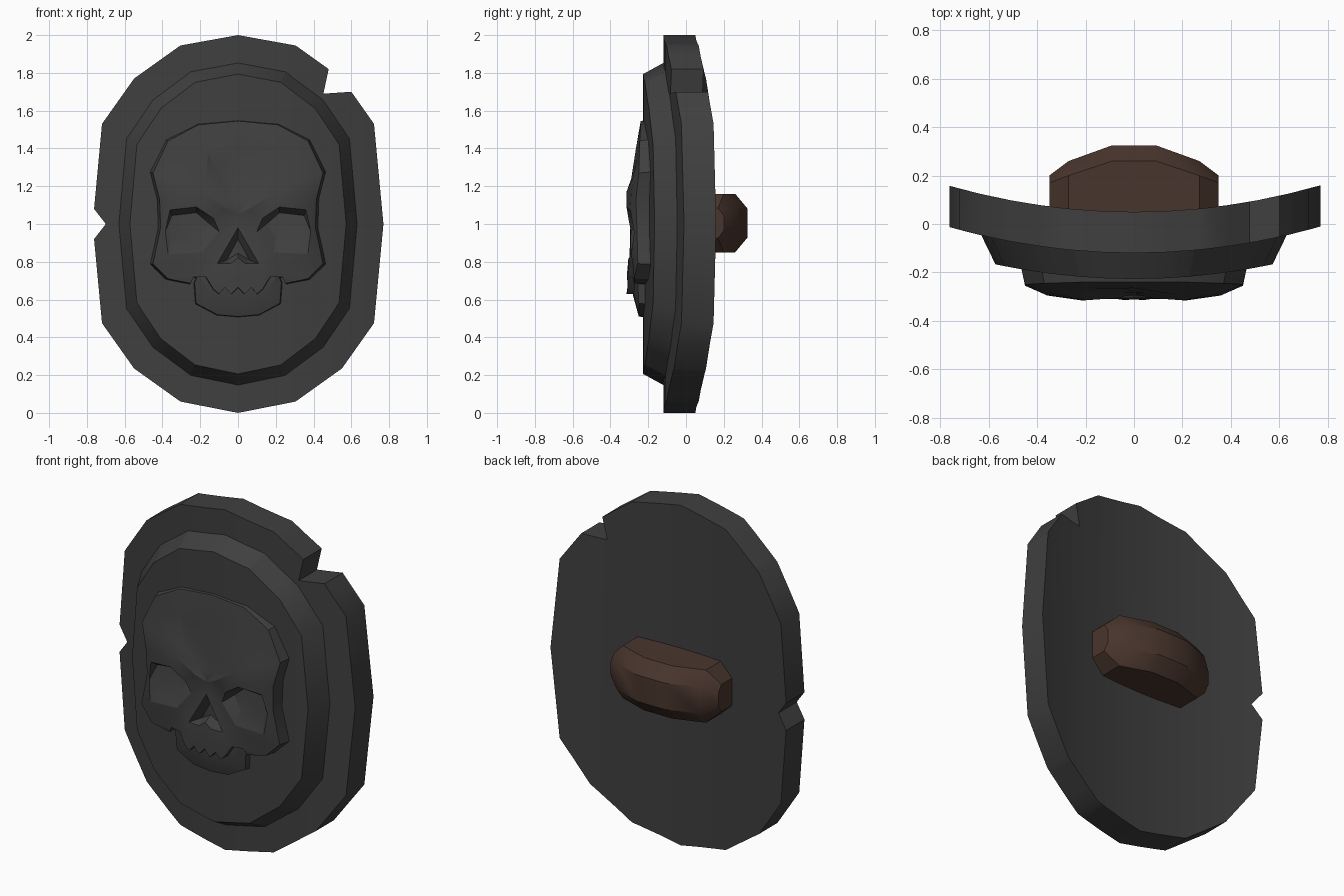
import bpy, bmesh, math
from mathutils import Vector
from mathutils.geometry import delaunay_2d_cdt

if "Cube" in bpy.data.objects:
    bpy.data.objects.remove(bpy.data.objects["Cube"])

CURVE = 0.185   # the shield bows backwards as y = CURVE * x^2


def material(name, rgb):
    m = bpy.data.materials.new(name)
    m.diffuse_color = (*rgb, 1)
    m.use_nodes = True
    m.node_tree.nodes["Principled BSDF"].inputs["Base Color"].default_value = m.diffuse_color
    return m


iron = material("dark_iron", (0.05, 0.05, 0.05))
leather = material("brown_leather", (0.066, 0.036, 0.026))


def finish(name, bm, mat, angle):
    bmesh.ops.recalc_face_normals(bm, faces=bm.faces[:])
    me = bpy.data.meshes.new(name)
    bm.to_mesh(me)
    bm.free()
    me.materials.append(mat)
    ob = bpy.data.objects.new(name, me)
    bpy.context.collection.objects.link(ob)
    bpy.ops.object.select_all(action='DESELECT')
    ob.select_set(True)
    bpy.context.view_layer.objects.active = ob
    bpy.ops.object.shade_smooth_by_angle(angle=math.radians(angle))
    return ob


def mirrored(half):
    """Close a right-hand outline that starts and ends on x = 0."""
    return half + [(-p[0], *p[1:]) for p in reversed(half[1:-1])]


def slab(name, outline, y_back, y_front, front_scale=(1, 1)):
    """Flat outline, cut into strips, given thickness, then bowed."""
    bm = bmesh.new()
    bm.faces.new([bm.verts.new((x, y_back, z)) for x, z in outline])
    for i in range(-5, 6):
        bmesh.ops.bisect_plane(bm, geom=bm.verts[:] + bm.edges[:] + bm.faces[:],
                               plane_co=(i * 0.128, 0, 0), plane_no=(1, 0, 0), dist=1e-4)
    back = bm.faces[:]
    ext = bmesh.ops.extrude_face_region(bm, geom=back, use_keep_orig=True)
    for v in [g for g in ext["geom"] if isinstance(g, bmesh.types.BMVert)]:
        v.co = (v.co.x * front_scale[0], y_front, 1 + (v.co.z - 1) * front_scale[1])
    for v in bm.verts:
        v.co.y += CURVE * v.co.x ** 2
    return finish(name, bm, iron, 30)


def relief(name, half, lines, extra=(), y_back=-0.15):
    """Carved plaque: outline and crease lines of (x, z, y), triangulated."""
    rim = mirrored(half)
    n = len(rim)
    pts = list(rim)
    edges = [(i, (i + 1) % n) for i in range(n)]
    both = lines + [[(-x, z, y) for x, z, y in l] for l in lines] + list(extra)
    for line in both:
        start = len(pts)
        pts += line
        edges += [(i, i + 1) for i in range(start, len(pts) - 1)]
    co, _, faces, origs, _, _ = delaunay_2d_cdt(
        [Vector((x, z)) for x, z, y in pts], edges, [], 1, 1e-4)
    bm = bmesh.new()
    where = {}
    for i, (c, o) in enumerate(zip(co, origs)):
        bm.verts.new((c.x, pts[o[0]][2] if o else -0.28, c.y))
        for k in o:
            where[k] = i
    bm.verts.ensure_lookup_table()
    for f in faces:
        bm.faces.new([bm.verts[i] for i in f])
    # Sides flare slightly towards the shield
    front = [bm.verts[where[i]] for i in range(n)]
    base = [bm.verts.new((x * 1.05, y_back, 0.95 + (z - 0.95) * 1.025)) for x, z, y in rim]
    for i in range(n):
        j = (i + 1) % n
        bm.faces.new((front[i], front[j], base[j], base[i]))
    bm.faces.new(base)
    return finish(name, bm, iron, 22)


# Shield body with two battle notches in its rim
right = [(0, 2), (0.305, 1.945), (0.55, 1.77), (0.72, 1.53), (0.77, 1.0),
         (0.72, 0.475), (0.55, 0.235), (0.305, 0.06), (0, 0)]
oval = mirrored(right)
body = []
for p in oval:
    if p == (0.55, 1.77):
        body += [(0.48, 1.82), (0.452, 1.69), (0.60, 1.70)]
    elif p == (-0.77, 1.0):
        body += [(-0.762, 0.92), (-0.70, 1.0), (-0.762, 1.08)]
    else:
        body.append(p)
slab("shield_body", body, 0.05, -0.12)

# Raised bevelled centre plate
plate = [(x * 0.826, 1 + (z - 1) * 0.858) for x, z in oval]
slab("raised_plate", plate, -0.11, -0.227, (0.9, 0.925))

# Skull emblem
skull_half = [(0, 1.545, -.24), (.21, 1.525, -.24), (.37, 1.44, -.245), (.45, 1.27, -.25),
              (.415, 1.13, -.265), (.41, .98, -.26), (.45, .79, -.255), (.37, .71, -.275),
              (.25, .685, -.275), (.235, .72, -.285), (.17, .72, -.30), (.13, .655, -.31),
              (.10, .63, -.31), (.07, .665, -.31), (.035, .63, -.315), (0, .665, -.31)]
brows = [[(0, 1.40, -.265), (.20, 1.40, -.265), (.34, 1.34, -.26)],
         [(.05, 1.12, -.285), (.17, 1.24, -.29), (.37, 1.25, -.28)],
         [(.06, 1.08, -.305), (.20, 1.17, -.315), (.37, 1.16, -.29)],
         [(0, 1.05, -.285), (.13, 1.03, -.305), (.22, 1.09, -.315), (.36, 1.075, -.295)]]
sockets = [[(.13, 1.03, -.305), (.10, .96, -.292), (.19, .85, -.295), (.37, .84, -.29),
            (.385, .96, -.275), (.36, 1.075, -.295)],
           [(.15, 1.0, -.25), (.22, 1.06, -.245), (.35, 1.045, -.25)],
           [(.20, .93, -.26), (.35, .93, -.265)],
           [(.37, .77, -.28), (.25, .78, -.28)]]
nose = [[(0, .98, -.295), (.11, .79, -.30), (.04, .79, -.305), (0, .82, -.305)],
        [(0, .92, -.255), (.06, .81, -.25), (0, .845, -.255)],
        [(.13, .74, -.308), (0, .74, -.312)]]
crack = [[(-.155, 1.37, -.268), (-.125, 1.29, -.258), (-.17, 1.24, -.29)]]
relief("skull_emblem", skull_half, brows + sockets + nose, crack)

# Lower jaw behind the teeth
jaw_half = [(0, .74, -.27), (.21, .74, -.27), (.23, .69, -.255), (.222, .58, -.25),
            (.11, .52, -.25), (0, .51, -.25)]
relief("skull_jaw", jaw_half, [[(0, .62, -.28), (.15, .63, -.278)]])

# Faceted grip on the back: stations of (x, half height, shoulder y, top y)
half_grip = [(.09, .155, .26, .325), (.27, .155, .20, .26), (.35, .08, .17, .20)]
stations = [(-x, *r) for x, *r in reversed(half_grip)] + half_grip
bm = bmesh.new()
rings = [[bm.verts.new((x, y, 1.005 + z)) for z, y in
          ((-w, 0), (-w, s), (-w / 2, t), (w / 2, t), (w, s), (w, 0))]
         for x, w, s, t in stations]
for a, b in zip(rings, rings[1:]):
    for i in range(6):
        j = (i + 1) % 6
        bm.faces.new((a[i], a[j], b[j], b[i]))
bm.faces.new(rings[0])
bm.faces.new(rings[-1])
finish("hand_grip", bm, leather, 30)
